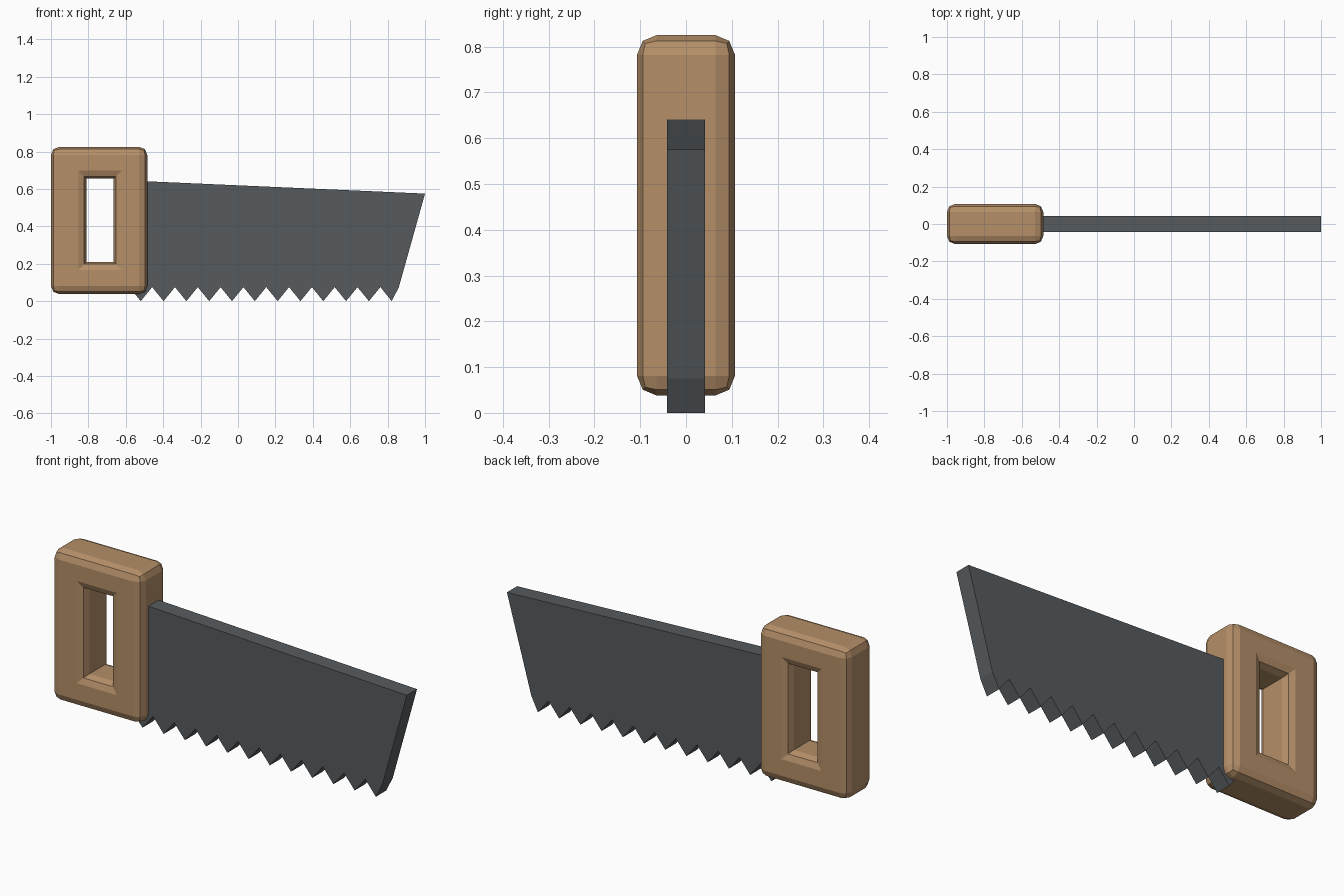
import bpy
import bmesh

cube = bpy.data.objects.get("Cube")
if cube:
    bpy.data.objects.remove(cube, do_unlink=True)


def make_material(name, rgb):
    mat = bpy.data.materials.new(name)
    mat.use_nodes = True
    mat.diffuse_color = (*rgb, 1)
    bsdf = next(n for n in mat.node_tree.nodes if n.type == 'BSDF_PRINCIPLED')
    bsdf.inputs["Base Color"].default_value = (*rgb, 1)
    bsdf.inputs["Roughness"].default_value = 0.8
    return mat


def finish(bm, name, mat):
    bmesh.ops.recalc_face_normals(bm, faces=bm.faces)
    mesh = bpy.data.meshes.new(name)
    bm.to_mesh(mesh)
    bm.free()
    mesh.materials.append(mat)
    obj = bpy.data.objects.new(name, mesh)
    bpy.context.collection.objects.link(obj)
    return obj


def rectangle(bm, x0, x1, z0, z1, y):
    return [bm.verts.new((x, y, z)) for x, z in ((x0, z0), (x1, z0), (x1, z1), (x0, z1))]


wood = make_material("warm wood", (0.46, 0.275, 0.14))
steel = make_material("dark steel", (0.095, 0.105, 0.112))

# Handle: rectangular ring with rounded outer edges and rounded hole rims
depth = 0.107
bm = bmesh.new()
loops = {}
for y in (-depth, depth):
    loops[y, "outer"] = rectangle(bm, -1.0, -0.485, 0.038, 0.825, y)
    loops[y, "hole"] = rectangle(bm, -0.81, -0.665, 0.21, 0.655, y)


def bridge(a, b):
    for i in range(4):
        j = (i + 1) % 4
        bm.faces.new((a[i], a[j], b[j], b[i]))


for y in (-depth, depth):
    bridge(loops[y, "outer"], loops[y, "hole"])
for kind in ("outer", "hole"):
    bridge(loops[-depth, kind], loops[depth, kind])

outer = set(loops[-depth, "outer"] + loops[depth, "outer"])
rounded = []
for e in bm.edges:
    ends_outer = [v in outer for v in e.verts]
    along_y = abs(e.verts[0].co.y - e.verts[1].co.y) > depth
    if all(ends_outer) or (not any(ends_outer) and not along_y):
        rounded.append(e)
bmesh.ops.recalc_face_normals(bm, faces=bm.faces)
bmesh.ops.bevel(bm, geom=rounded, offset=0.043, offset_type='OFFSET',
                segments=2, profile=0.5, affect='EDGES')
finish(bm, "handle", wood)

# Blade: toothed outline extruded through its thickness
half = 0.042
pitch = 0.122
first_tip = -0.52
teeth = 12
outline = [(first_tip - pitch / 2, 0.645), (first_tip - pitch / 2, 0.075)]
for i in range(teeth):
    tip = first_tip + i * pitch
    outline.append((tip, 0.0))
    if i < teeth - 1:
        outline.append((tip + pitch / 2, 0.075))
outline += [(0.86, 0.075), (1.0, 0.575)]

bm = bmesh.new()
face = bm.faces.new([bm.verts.new((x, -half, z)) for x, z in outline])
new = bmesh.ops.extrude_face_region(bm, geom=[face])["geom"]
bmesh.ops.translate(bm, vec=(0, 2 * half, 0),
                    verts=[g for g in new if isinstance(g, bmesh.types.BMVert)])
finish(bm, "saw_blade", steel)
